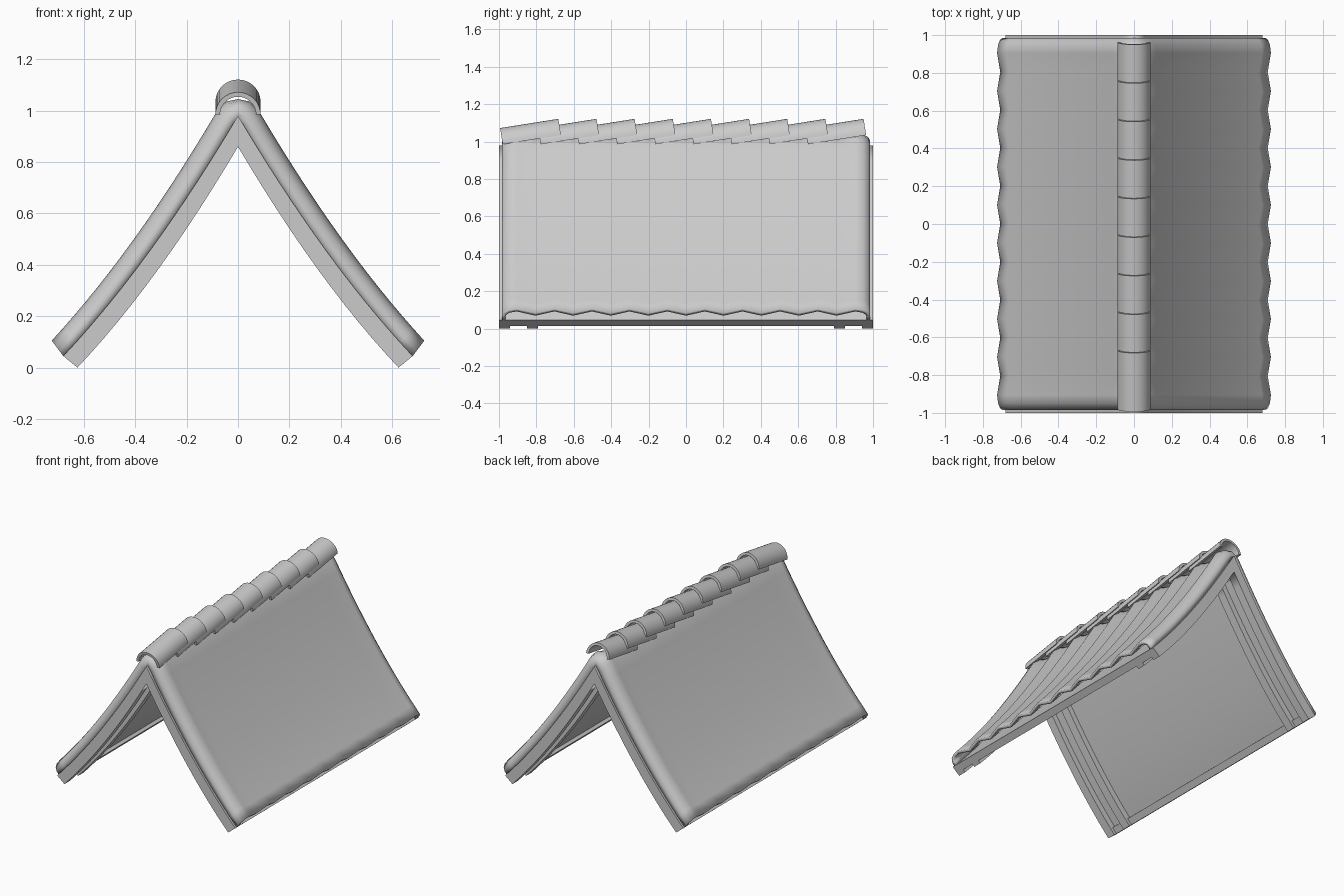
import bpy, bmesh, math
from mathutils import Vector, Matrix

if "Cube" in bpy.data.objects:
    bpy.data.objects.remove(bpy.data.objects["Cube"])


def add_object(name, bm, angle=40):
    me = bpy.data.meshes.new(name)
    bm.to_mesh(me)
    bm.free()
    ob = bpy.data.objects.new(name, me)
    bpy.context.collection.objects.link(ob)
    bpy.ops.object.select_all(action='DESELECT')
    ob.select_set(True)
    bpy.context.view_layer.objects.active = ob
    bpy.ops.object.shade_smooth_by_angle(angle=math.radians(angle))
    return ob


def sag_curve(a, b, sag, t):
    p = Vector(a).lerp(Vector(b), t)
    return p - Vector((0, 4 * sag * t * (1 - t)))


# Sagging slope lines in (x, z): underside, board top, tile crest
def inner(t): return sag_curve((0, 0.86), (0.625, 0.0), 0.05, t)
def middle(t): return sag_curve((0, 0.98), (0.68, 0.045), 0.053, t)
def outer(t): return sag_curve((0.075, 1.01), (0.725, 0.105), 0.05, t)


def slope_beam(name, s0, s1, t0, t1, y0, y1, n=12):
    """Rectangular section swept down the slope, on both sides of the ridge."""
    bm = bmesh.new()
    rings = []
    for i in range(n + 1):
        t = t0 + (t1 - t0) * i / n
        a, b = [inner(t).lerp(middle(t), s) for s in (s0, s1)]
        rings.append([bm.verts.new((p.x, y, p.y))
                      for p, y in ((a, y0), (a, y1), (b, y1), (b, y0))])
    for r, q in zip(rings, rings[1:]):
        for k in range(4):
            m = (k + 1) % 4
            bm.faces.new((r[k], r[m], q[m], q[k]))
    if t0 > 0:
        bm.faces.new(rings[0][::-1])
    bm.faces.new(rings[-1])
    bmesh.ops.recalc_face_normals(bm, faces=bm.faces)
    ob = add_object(name, bm)
    ob.modifiers.new("mirror", 'MIRROR')
    return ob


# Gable boards and inner rafters
for label, sgn in (("front", -1), ("back", 1)):
    for part, ya, yb in (("gable_board", 0.94, 1.0), ("rafter", 0.79, 0.85)):
        y0, y1 = sorted((sgn * ya, sgn * yb))
        slope_beam(f"{label}_{part}", 0, 1, 0, 1, y0, y1)

# Roof deck with battens along eave and ridge
slope_beam("roof_deck", 0.6, 1, 0, 1, -0.94, 0.94)
slope_beam("eave_batten", 0.3, 1, 0.95, 1, -0.94, 0.94, 2)
slope_beam("ridge_batten", 0.3, 1, 0, 0.05, -0.94, 0.94, 2)

# Corrugated covering: zigzag stations along y, rolled down at both gables
roll = [(0.985, 0.0), (0.985, 0.35), (0.975, 0.65), (0.95, 0.87)]
cols = [(-y, s) for y, s in roll]
for k in range(19):
    cols.append((-0.905 + k * 1.81 / 18, 1.0 if k % 2 == 0 else 0.62))
cols += roll[::-1]

half = [(middle(0.03), Vector((0.045, 1.036)))]
half += [(middle(max(t, 0.05)), outer(t)) for t in [i / 14 for i in range(15)]]
flip = [(Vector((-a.x, a.y)), Vector((-b.x, b.y))) for a, b in half[::-1]]
rows = flip + [(Vector((0, 0.98)), Vector((0, 1.045)))] + half
bm = bmesh.new()
grid = []
for a, b in rows:
    grid.append([bm.verts.new((a.lerp(b, s).x, y, a.lerp(b, s).y)) for y, s in cols])
for r, q in zip(grid, grid[1:]):
    for j in range(len(cols) - 1):
        bm.faces.new((r[j], q[j], q[j + 1], r[j + 1]))
cover = add_object("corrugated_covering", bm)
solid = cover.modifiers.new("thickness", 'SOLIDIFY')
solid.thickness = 0.02
solid.offset = -1

# Overlapping half-round ridge tiles
R, TH, LENGTH, SEG = 0.088, 0.018, 0.315, 16
for k in range(9):
    bm = bmesh.new()
    arc = [math.pi * i / SEG for i in range(SEG + 1)]
    prof = [(R * math.cos(a), R * math.sin(a)) for a in arc]
    prof += [((R - TH) * math.cos(a), (R - TH) * math.sin(a)) for a in arc[::-1]]
    ends = [[bm.verts.new((x, y, z)) for x, z in prof] for y in (0, LENGTH)]
    n = len(prof)
    for i in range(n):
        j = (i + 1) % n
        bm.faces.new((ends[0][i], ends[0][j], ends[1][j], ends[1][i]))
    for e in ends:
        for i in range(SEG):
            bm.faces.new((e[i], e[i + 1], e[n - 2 - i], e[n - 1 - i]))
    bmesh.ops.recalc_face_normals(bm, faces=bm.faces)
    move = Matrix.Translation((0, -0.98 + k * 0.204, 0.985))
    bm.transform(move @ Matrix.Rotation(math.radians(9), 4, 'X'))
    add_object(f"ridge_tile_{k + 1}", bm)
